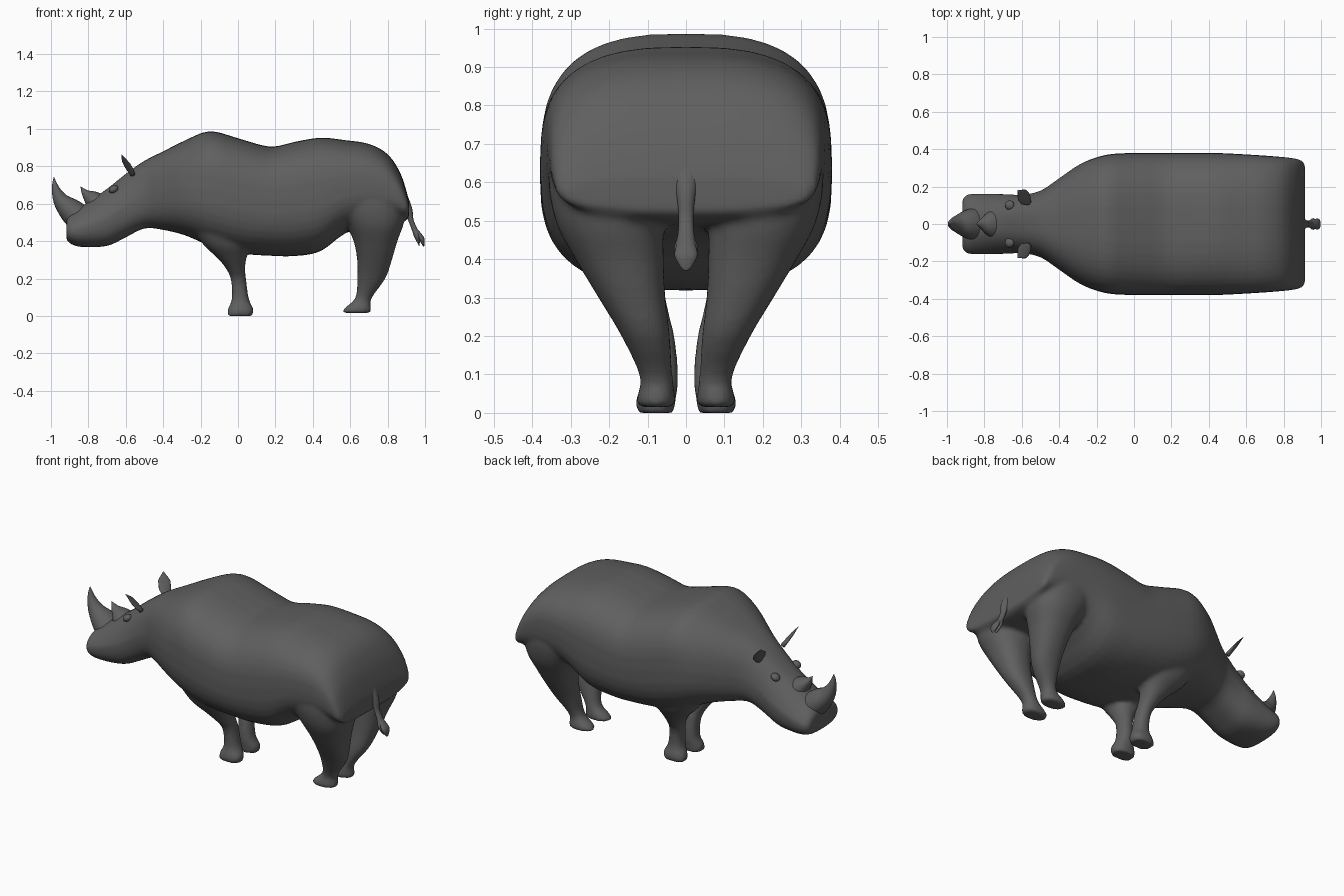
import bpy, bmesh, math
from mathutils import Vector

SEG = 40
hide = bpy.data.materials.new("dark_grey_hide")
hide.diffuse_color = (0.115, 0.115, 0.115, 1)


def smooth_rows(rows, steps=3):
    """Insert spline-interpolated rows between the given stations."""
    out = []
    for i in range(len(rows) - 1):
        p = [rows[max(i - 1, 0)], rows[i], rows[i + 1], rows[min(i + 2, len(rows) - 1)]]
        for k in range(steps):
            t = k / steps
            out.append([0.5 * (2 * b + (c - a) * t + (2 * a - 5 * b + 4 * c - d) * t * t
                               + (3 * b - a - 3 * c + d) * t ** 3) for a, b, c, d in zip(*p)])
    return out + [list(rows[-1])]


def super_pt(i, n, seg=SEG):
    """Unit superellipse point."""
    a = 2 * math.pi * i / seg
    c, s = math.cos(a), math.sin(a)
    return (math.copysign(abs(c) ** (2 / n), c), math.copysign(abs(s) ** (2 / n), s))


def loft(bm, rings):
    """Closed skin over a series of equal rings."""
    vs = [[bm.verts.new(p) for p in r] for r in rings]
    n = len(vs[0])
    for a, b in zip(vs, vs[1:]):
        for i in range(n):
            j = (i + 1) % n
            bm.faces.new((a[i], a[j], b[j], b[i]))
    bm.faces.new(vs[0])
    bm.faces.new(vs[-1])


def make(name, bm):
    bmesh.ops.recalc_face_normals(bm, faces=bm.faces)
    me = bpy.data.meshes.new(name)
    bm.to_mesh(me)
    bm.free()
    for p in me.polygons:
        p.use_smooth = True
    ob = bpy.data.objects.new(name, me)
    bpy.context.collection.objects.link(ob)
    me.materials.append(hide)
    return ob


def tube(name, rows, seg=20):
    """Round part bending in the xz plane; rows are x, z, in-plane radius, y radius."""
    rows = smooth_rows(rows, 4)
    rings = []
    for i, (x, z, r, ry) in enumerate(rows):
        a, b = rows[max(i - 1, 0)], rows[min(i + 1, len(rows) - 1)]
        t = Vector((b[0] - a[0], 0, b[1] - a[1])).normalized()
        u = Vector((t.z, 0, -t.x))
        ring = []
        for k in range(seg):
            c, s = super_pt(k, 2, seg)
            ring.append(Vector((x, 0, z)) + u * c * max(r, 0.001)
                        + Vector((0, s * max(ry, 0.001), 0)))
        rings.append(ring)
    bm = bmesh.new()
    loft(bm, rings)
    return make(name, bm)


# Trunk and head stations: x, underside z, top z, half width, narrowing toward the top
trunk = [
    (-0.918, 0.41, 0.515, 0.130, 0.2), (-0.895, 0.385, 0.545, 0.157, 0.25),
    (-0.83, 0.368, 0.59, 0.162, 0.35), (-0.70, 0.374, 0.68, 0.160, 0.3),
    (-0.60, 0.42, 0.76, 0.157, 0.2), (-0.50, 0.468, 0.83, 0.178, 0.12),
    (-0.40, 0.46, 0.88, 0.245, 0.08), (-0.28, 0.43, 0.94, 0.325, 0.05),
    (-0.15, 0.375, 0.988, 0.370, 0), (0.0, 0.335, 0.95, 0.380, 0),
    (0.17, 0.322, 0.905, 0.380, 0), (0.30, 0.32, 0.93, 0.380, 0),
    (0.44, 0.345, 0.953, 0.380, 0), (0.57, 0.44, 0.94, 0.374, 0),
    (0.70, 0.48, 0.92, 0.366, 0), (0.80, 0.49, 0.865, 0.358, 0),
    (0.865, 0.50, 0.77, 0.350, 0), (0.90, 0.51, 0.67, 0.338, 0),
    (0.914, 0.53, 0.61, 0.315, 0),
]
# Leg stations: z, x min, x max, y min, y max
front_leg = [
    (0.0, -0.058, 0.078, 0.030, 0.130), (0.035, -0.055, 0.084, 0.027, 0.130),
    (0.09, -0.033, 0.058, 0.020, 0.115), (0.19, -0.037, 0.044, 0.028, 0.125),
    (0.25, -0.062, 0.038, 0.042, 0.165), (0.31, -0.11, 0.045, 0.055, 0.215),
    (0.38, -0.185, 0.07, 0.06, 0.27), (0.48, -0.25, 0.10, 0.07, 0.31),
]
rear_leg = [
    (0.015, 0.562, 0.708, 0.030, 0.128), (0.04, 0.566, 0.712, 0.028, 0.128),
    (0.095, 0.627, 0.714, 0.035, 0.120), (0.20, 0.638, 0.788, 0.042, 0.168),
    (0.30, 0.637, 0.823, 0.054, 0.228), (0.40, 0.618, 0.852, 0.058, 0.288),
    (0.49, 0.575, 0.885, 0.058, 0.336), (0.60, 0.50, 0.905, 0.045, 0.358),
    (0.70, 0.50, 0.87, 0.08, 0.345),
]

bm = bmesh.new()
rings = []
for x, z0, z1, w, taper in smooth_rows(trunk):
    ring = []
    for i in range(SEG):
        c, s = super_pt(i, 2.75)
        ring.append((x, c * w * (1 - taper * max(s, 0)), (z0 + z1) / 2 + s * (z1 - z0) / 2))
    rings.append(ring)
loft(bm, rings)
for leg in (front_leg, rear_leg):
    for side in (-1, 1):
        rings = []
        for z, x0, x1, y0, y1 in smooth_rows(leg):
            pts = [super_pt(i, 2.25) for i in range(SEG)]
            rings.append([((x0 + x1) / 2 + c * (x1 - x0) / 2,
                           side * ((y0 + y1) / 2 + s * (y1 - y0) / 2), z) for c, s in pts])
        loft(bm, rings)
body = make("body_with_legs", bm)
# Fuse trunk and legs into one skin with soft joins
rm = body.modifiers.new("fuse", 'REMESH')
rm.mode = 'VOXEL'
rm.voxel_size = 0.012
rm.use_smooth_shade = True
sm = body.modifiers.new("soften", 'SMOOTH')
sm.factor = 0.5
sm.iterations = 5

# Horns
tube("front_horn", [(-0.845, 0.52, 0.075, 0.09), (-0.895, 0.565, 0.066, 0.075),
                    (-0.942, 0.612, 0.045, 0.048), (-0.970, 0.665, 0.026, 0.028),
                    (-0.981, 0.71, 0.012, 0.014), (-0.984, 0.742, 0.001, 0.001)])
tube("rear_horn", [(-0.745, 0.59, 0.07, 0.085), (-0.780, 0.625, 0.048, 0.06),
                   (-0.815, 0.655, 0.022, 0.028), (-0.842, 0.692, 0.001, 0.001)])
# Tail with tuft split in two at the end
tube("tail", [(0.875, 0.64, 0.03, 0.045), (0.908, 0.57, 0.024, 0.026),
              (0.925, 0.51, 0.014, 0.019), (0.945, 0.46, 0.015, 0.022),
              (0.958, 0.425, 0.016, 0.031), (0.966, 0.39, 0.006, 0.015),
              (0.969, 0.375, 0.001, 0.003)])
tube("tail_tuft", [(0.935, 0.48, 0.008, 0.015), (0.962, 0.44, 0.014, 0.024),
                   (0.983, 0.41, 0.014, 0.030), (0.991, 0.38, 0.006, 0.015),
                   (0.993, 0.37, 0.001, 0.003)])

# Ears and eyes
for side, label in ((-1, "near"), (1, "far")):
    base, tip = Vector((-0.562, 0.115, 0.755)), Vector((-0.622, 0.180, 0.862))
    axis = (tip - base).normalized()
    wide = Vector((0.45, 0.8, 0.0))
    wide = (wide - axis * wide.dot(axis)).normalized()
    thin = axis.cross(wide)
    rings = []
    for k in range(11):
        t = k / 10
        w = 0.016 + 0.024 * math.sin(math.pi * min(1, t * 1.1)) if t < 0.6 else 0.001 + 0.096 * (1 - t)
        ring = []
        for i in range(16):
            c, s = super_pt(i, 2, 16)
            p = base.lerp(tip, t) + wide * c * min(w, 0.036) + thin * s * (0.012 * (1 - t) + 0.001)
            ring.append((p.x, p.y * side, p.z))
        rings.append(ring)
    bm = bmesh.new()
    loft(bm, rings)
    make("ear_" + label, bm)

    bm = bmesh.new()
    bmesh.ops.create_uvsphere(bm, u_segments=16, v_segments=10, radius=1)
    eye = make("eye_" + label, bm)
    eye.scale = (0.027, 0.026, 0.02)
    eye.rotation_euler = (0, -0.5, 0)
    eye.location = (-0.665, side * 0.100, 0.677)
